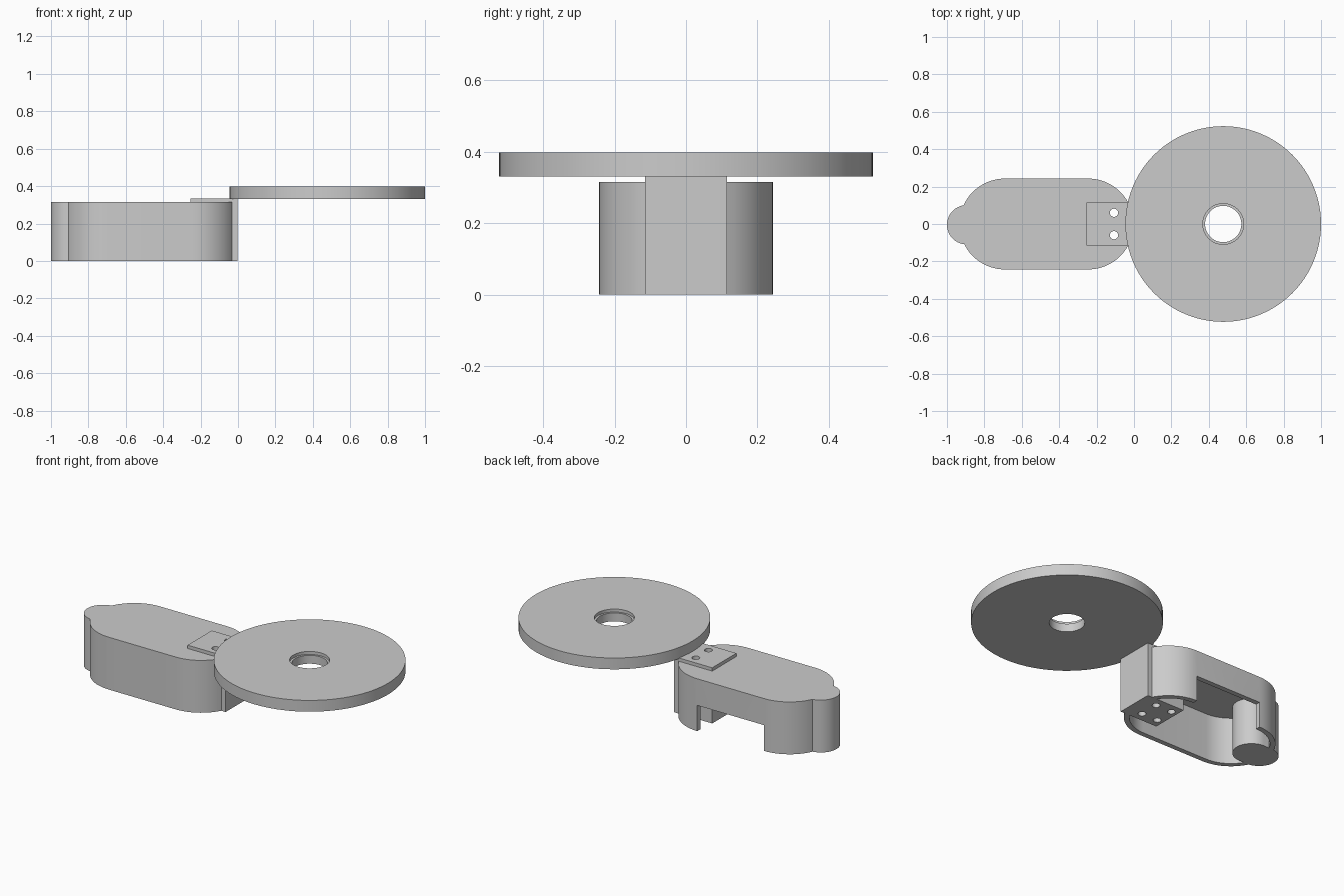
import bpy, bmesh, math

if "Cube" in bpy.data.objects:
    bpy.data.objects.remove(bpy.data.objects["Cube"])

grey = bpy.data.materials.new("plain grey")
grey.diffuse_color = (0.6, 0.6, 0.6, 1)
grey.use_nodes = True
grey.node_tree.nodes["Principled BSDF"].inputs["Base Color"].default_value = grey.diffuse_color


def prism(name, outline, z0, z1):
    """Extrude a closed outline from z0 to z1."""
    bm = bmesh.new()
    face = bm.faces.new([bm.verts.new((x, y, z0)) for x, y in outline])
    up = bmesh.ops.extrude_face_region(bm, geom=[face])["geom"]
    bmesh.ops.translate(bm, vec=(0, 0, z1 - z0),
                        verts=[v for v in up if isinstance(v, bmesh.types.BMVert)])
    bmesh.ops.recalc_face_normals(bm, faces=bm.faces)
    mesh = bpy.data.meshes.new(name)
    bm.to_mesh(mesh)
    bm.free()
    mesh.materials.append(grey)
    ob = bpy.data.objects.new(name, mesh)
    bpy.context.collection.objects.link(ob)
    return ob


def slot(xa, xb, r, y=0, n=32):
    """Stadium outline along x; a circle when xa equals xb."""
    right = [(xb + r * math.cos(a), y + r * math.sin(a))
             for a in (math.pi * (i / n - 0.5) for i in range(n + 1))]
    left = [(xa + r * math.cos(a), y + r * math.sin(a))
            for a in (math.pi * (i / n + 0.5) for i in range(n + 1))]
    return right + left if xa != xb else right + left[1:-1]


def rect(x0, x1, y0, y1):
    return [(x0, y0), (x1, y0), (x1, y1), (x0, y1)]


def boolean(ob, other, operation="DIFFERENCE"):
    """Apply a boolean and remove the helper object."""
    other.hide_render = True
    mod = ob.modifiers.new("boolean", "BOOLEAN")
    mod.object, mod.operation, mod.solver = other, operation, "EXACT"
    bpy.context.view_layer.objects.active = ob
    bpy.ops.object.modifier_apply(modifier=mod.name)
    bpy.data.objects.remove(other, do_unlink=True)


XL, XR, R, WALL, TOP = -0.69, -0.245, 0.243, 0.03, 0.315

# Hollow case, open below, with a notch in the straight back wall
case = prism("case", slot(XL, XR, R), 0, TOP)
boolean(case, prism("cavity", slot(XL, XR, R - WALL), -0.1, TOP - WALL))
boolean(case, prism("notch", rect(XL, XR, 0.15, 0.3), -0.1, 0.155))

# Round post that bulges out of the left end
boolean(case, prism("post", slot(-0.895, -0.84, 0.105, -0.004), 0, TOP), "UNION")

# Mounting block through the right end, its top standing proud as a tab
boolean(case, prism("block", rect(-0.255, -0.002, -0.115, 0.115), 0, 0.335), "UNION")

# Screw holes: one pair right through, one pair blind from below
for y in (-0.06, 0.06):
    boolean(case, prism("through_hole", slot(-0.107, -0.107, 0.022, y, 12), -0.1, 0.5))
    boolean(case, prism("blind_hole", slot(-0.215, -0.215, 0.022, y, 12), -0.1, 0.2))
case.name = "case_with_block"

# Wheel with a stepped centre hole
CX = 0.477
wheel = prism("wheel", slot(CX, CX, 0.523, 0, 48), 0.33, 0.398)
boolean(wheel, prism("bore", slot(CX, CX, 0.097), 0.2, 0.5))
boolean(wheel, prism("bore_step", slot(CX, CX, 0.109), 0.38, 0.5))

for ob in (case, wheel):
    bpy.ops.object.select_all(action="DESELECT")
    ob.select_set(True)
    bpy.context.view_layer.objects.active = ob
    bpy.ops.object.shade_smooth_by_angle(angle=math.radians(30))
